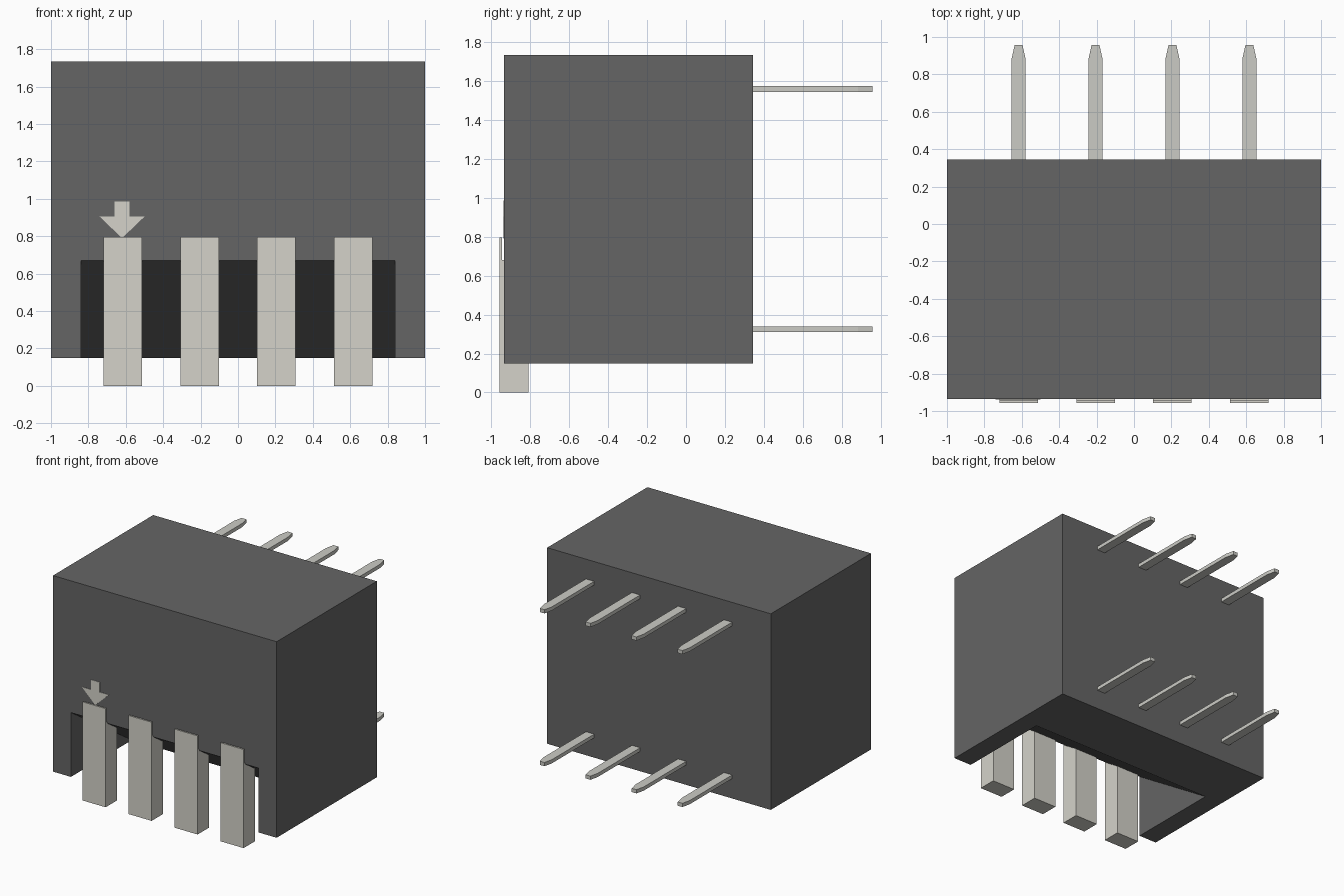
import bpy, bmesh
from mathutils import Vector

if "Cube" in bpy.data.objects:
    bpy.data.objects.remove(bpy.data.objects["Cube"])


def material(name, rgb):
    m = bpy.data.materials.new(name)
    m.diffuse_color = (*rgb, 1)
    m.use_nodes = True
    m.node_tree.nodes["Principled BSDF"].inputs["Base Color"].default_value = m.diffuse_color
    return m


PLASTIC = material("dark_plastic", (0.13, 0.13, 0.13))
CONTACT = material("contact_metal", (0.66, 0.65, 0.59))
PIN = material("pin_metal", (0.60, 0.60, 0.56))


def prism(name, outline, axis, start, end, mat):
    """Extrude a 2D outline (remaining axes in x, y, z order) along an axis."""
    bm = bmesh.new()
    verts = []
    for p in outline:
        co = list(p)
        co.insert(axis, start)
        verts.append(bm.verts.new(co))
    face = bm.faces.new(verts)
    ext = bmesh.ops.extrude_face_region(bm, geom=[face])
    move = Vector((0, 0, 0))
    move[axis] = end - start
    bmesh.ops.translate(bm, vec=move, verts=[g for g in ext["geom"] if isinstance(g, bmesh.types.BMVert)])
    bmesh.ops.recalc_face_normals(bm, faces=bm.faces)
    mesh = bpy.data.meshes.new(name)
    bm.to_mesh(mesh)
    bm.free()
    obj = bpy.data.objects.new(name, mesh)
    bpy.context.collection.objects.link(obj)
    mesh.materials.append(mat)
    return obj


FRONT, BACK, BOTTOM, TOP = -0.935, 0.345, 0.15, 1.735
NOTCH_BACK, NOTCH_TOP, NOTCH_X = -0.155, 0.67, 0.84

# Housing: the middle has a sloped notch under the front, closed by two side walls
bm = bmesh.new()
full = [(FRONT, BOTTOM), (BACK, BOTTOM), (BACK, TOP), (FRONT, TOP)]
body = prism("housing", full, 0, -1, 1, PLASTIC)
bm.free()

# Wedge cutter for the notch, sloping from the front opening to the underside
dy, dz = NOTCH_BACK - FRONT, NOTCH_TOP - BOTTOM
k = 0.2
wedge = [(FRONT - k * dy, BOTTOM - k * dz), (NOTCH_BACK + k * dy, BOTTOM - k * dz),
         (FRONT - k * dy, NOTCH_TOP + k * dz)]
cutter = prism("notch_cutter", wedge, 0, -NOTCH_X, NOTCH_X, PLASTIC)
cut = body.modifiers.new("notch", "BOOLEAN")
cut.operation = "DIFFERENCE"
cut.solver = "EXACT"
cut.object = cutter
cutter.hide_render = True
cutter.hide_viewport = True

# Front contacts: thick leg with a thin tab running up the face
contact = [(-0.957, 0), (-0.81, 0), (-0.81, 0.68), (-0.945, 0.68),
           (-0.945, 0.797), (-0.957, 0.797)]
# Rear pins: flat bars with tapered tips
for i in range(4):
    x = -0.617 + i * 0.4113
    prism(f"front_contact_{i + 1}", contact, 0, x - 0.103, x + 0.103, CONTACT)
    w, t = 0.037, 0.021
    bar = [(x - w, 0.3), (x + w, 0.3), (x + w, 0.885), (x + t, 0.957),
           (x - t, 0.957), (x - w, 0.885)]
    for row, z in (("lower", 0.325), ("upper", 1.56)):
        prism(f"{row}_rear_pin_{i + 1}", bar, 2, z - 0.015, z + 0.015, PIN)

# Arrow marking the first contact
half = [(0.04, 0.985), (0.04, 0.905), (0.12, 0.905)]
ax = -0.62
arrow = [(ax + x, z) for x, z in half] + [(ax, 0.79)] + [(ax - x, z) for x, z in reversed(half)]
prism("marker_arrow", arrow, 1, FRONT + 0.005, FRONT - 0.003, CONTACT)
